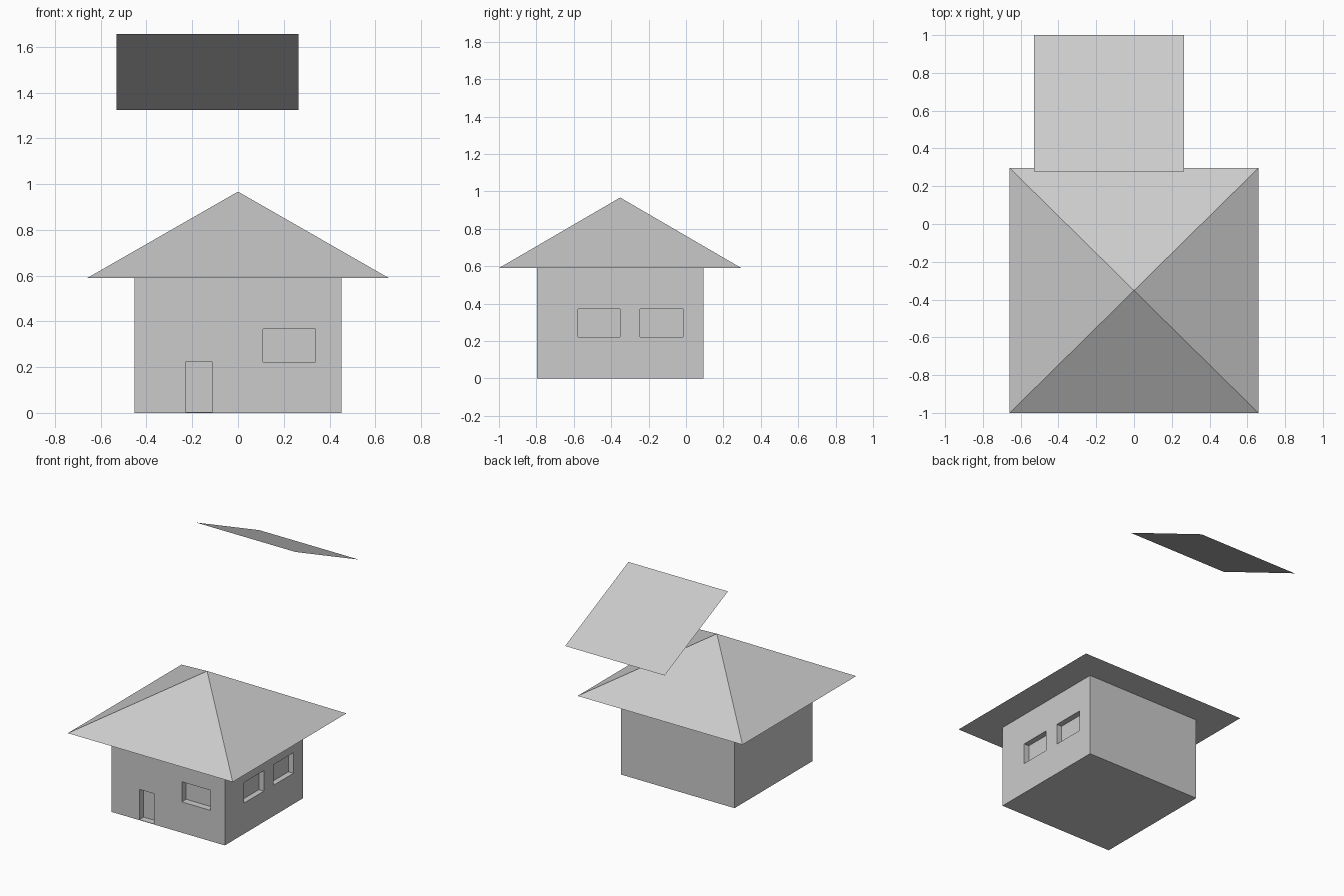
import bpy, math

if "Cube" in bpy.data.objects:
    bpy.data.objects.remove(bpy.data.objects["Cube"])


def box(name, x, y, z):
    """Box from (min, max) ranges on each axis."""
    bpy.ops.mesh.primitive_cube_add(size=1, location=[sum(r) / 2 for r in (x, y, z)])
    ob = bpy.context.object
    ob.name = name
    ob.scale = [r[1] - r[0] for r in (x, y, z)]
    bpy.ops.object.transform_apply(location=False, rotation=False, scale=True)
    return ob


# House walls
X, FRONT, BACK, EAVES = 0.453, -0.797, 0.093, 0.59
walls = box("walls", (-X, X), (FRONT, BACK), (0, EAVES))

# Shallow recesses: door and window in front, two windows on the right
FD, SD, OUT = 0.05, 0.04, 0.1
front_y = (FRONT - OUT, FRONT + FD)
side_x = (X - SD, X + OUT)
cutters = [
    box("door_cutter", (-0.23, -0.112), front_y, (0.003, 0.222)),
    box("front_window_cutter", (0.11, 0.338), front_y, (0.222, 0.367)),
    box("side_window_cutter_1", side_x, (-0.578, -0.353), (0.222, 0.37)),
    box("side_window_cutter_2", side_x, (-0.245, -0.015), (0.222, 0.37)),
]
for c in cutters:
    m = walls.modifiers.new(c.name, 'BOOLEAN')
    m.operation, m.solver, m.object = 'DIFFERENCE', 'EXACT', c
    bpy.context.view_layer.objects.active = walls
    bpy.ops.object.modifier_apply(modifier=m.name)
    bpy.data.objects.remove(c)

# Pyramid roof with overhanging eaves
bpy.ops.mesh.primitive_cone_add(vertices=4, radius1=math.sqrt(2), radius2=0, depth=1,
                                rotation=(0, 0, math.pi / 4))
roof = bpy.context.object
roof.name = "roof"
bpy.ops.object.transform_apply(location=False, rotation=True, scale=False)
roof.scale = (0.658, 0.648, 0.967 - EAVES)
roof.location = (0, -0.352, (0.967 + EAVES) / 2)

# Floating tilted square panel, high edge towards the front
bpy.ops.mesh.primitive_plane_add(size=0.794, location=(-0.133, 0.64, 1.49),
                                 rotation=(-math.atan2(0.33, 0.72), 0, 0))
bpy.context.object.name = "floating_panel"
